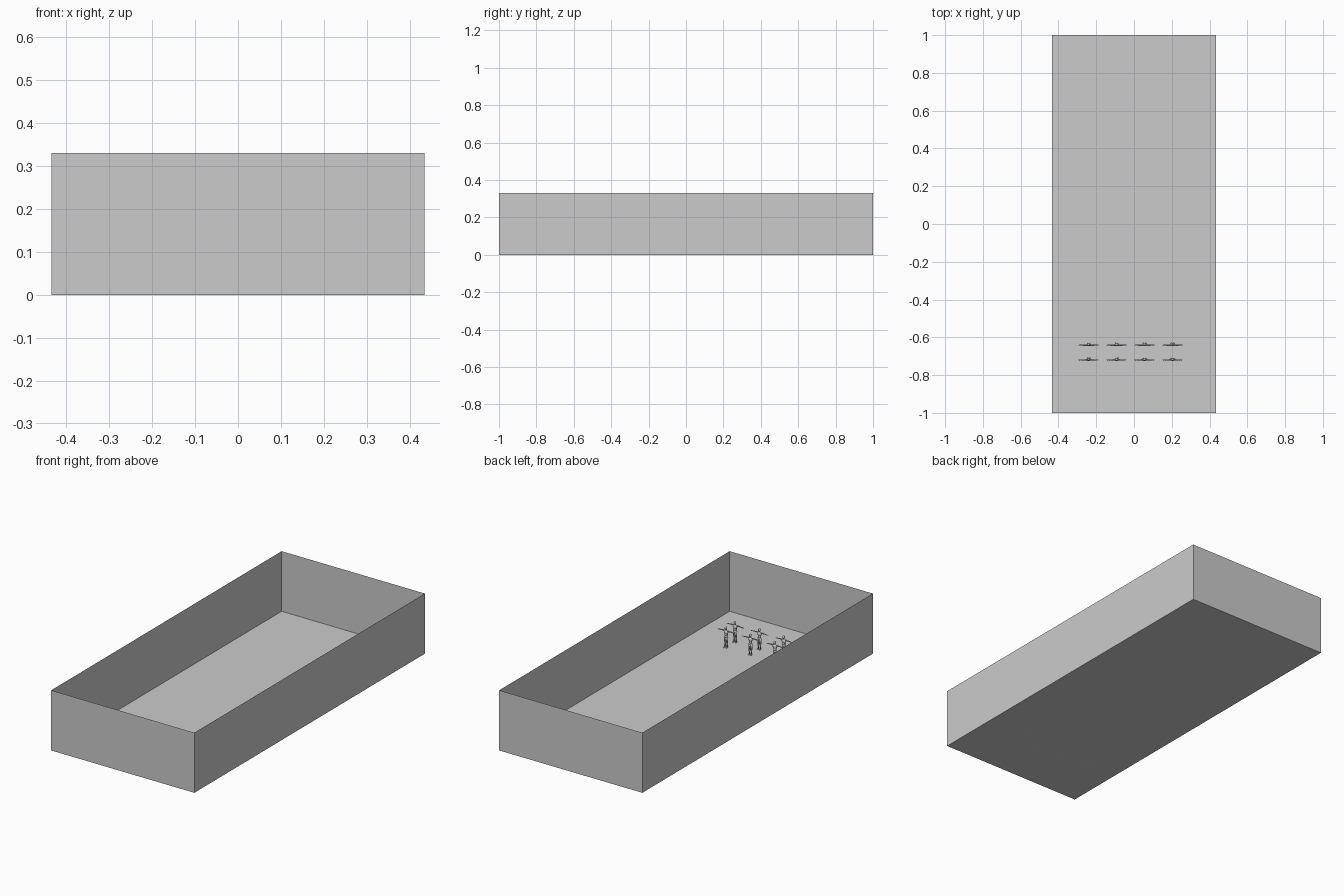
import bpy, bmesh
from mathutils import Vector, Matrix

if "Cube" in bpy.data.objects:
    bpy.data.objects.remove(bpy.data.objects["Cube"])

W, L, H = 0.87, 2.0, 0.33


def make_object(name, bm):
    mesh = bpy.data.meshes.new(name)
    bm.to_mesh(mesh)
    bm.free()
    obj = bpy.data.objects.new(name, mesh)
    bpy.context.collection.objects.link(obj)
    return obj


# Open-topped hall: single-sheet floor and walls
bm = bmesh.new()
bmesh.ops.create_cube(bm, size=1, matrix=Matrix.Translation((0, 0, H / 2)) @ Matrix.Diagonal((W, L, H, 1)))
top = [f for f in bm.faces if f.normal.z > 0.9]
bmesh.ops.delete(bm, geom=top, context='FACES_ONLY')
make_object("hall_floor_and_walls", bm)


def limb(bm, a, b, r1, r2, segments=8):
    """Tapered tube from a to b."""
    a, b = Vector(a), Vector(b)
    d = b - a
    m = Matrix.Translation((a + b) / 2) @ d.to_track_quat('Z', 'Y').to_matrix().to_4x4()
    bmesh.ops.create_cone(bm, cap_ends=True, segments=segments, radius1=r1, radius2=r2,
                          depth=d.length, matrix=m)


def blob(bm, centre, size):
    """Ellipsoid with the given half sizes."""
    bmesh.ops.create_uvsphere(bm, u_segments=10, v_segments=7, radius=1,
                              matrix=Matrix.Translation(centre) @ Matrix.Diagonal((*size, 1)))


# Figure with outstretched arms, facing +y
bm = bmesh.new()
for s in (-1, 1):
    limb(bm, (s * .0065, 0, .003), (s * .006, .001, .030), .0028, .0042)      # shin
    limb(bm, (s * .006, .001, .030), (s * .0055, 0, .060), .0042, .0060)      # thigh
    blob(bm, (s * .0068, .004, .0022), (.0033, .0080, .0026))                 # foot
    limb(bm, (s * .010, -.001, .092), (s * .029, -.002, .091), .0038, .0028)  # upper arm
    limb(bm, (s * .029, -.002, .091), (s * .045, -.001, .090), .0028, .0020)  # forearm
    blob(bm, (s * .048, -.001, .090), (.0050, .0028, .0014))                  # hand
blob(bm, (0, 0, .060), (.0110, .0072, .0085))     # hips
blob(bm, (0, 0, .072), (.0090, .0062, .0130))     # waist
blob(bm, (0, .0005, .085), (.0125, .0075, .0125)) # chest
limb(bm, (0, -.001, .093), (0, .001, .103), .0036, .0034)  # neck
blob(bm, (0, .002, .1075), (.0062, .0075, .0085)) # head
person = make_object("figure_1", bm)

# Two rows of four figures sharing one mesh
spots = [(x, y) for y in (-.64, -.718) for x in (-.24, -.092, .056, .204)]
for i, (x, y) in enumerate(spots):
    obj = person
    if i:
        obj = bpy.data.objects.new(f"figure_{i + 1}", person.data)
        bpy.context.collection.objects.link(obj)
    obj.location = (x, y, 0)

# Smooth shading on the figures
person.data.polygons.foreach_set("use_smooth", [True] * len(person.data.polygons))
